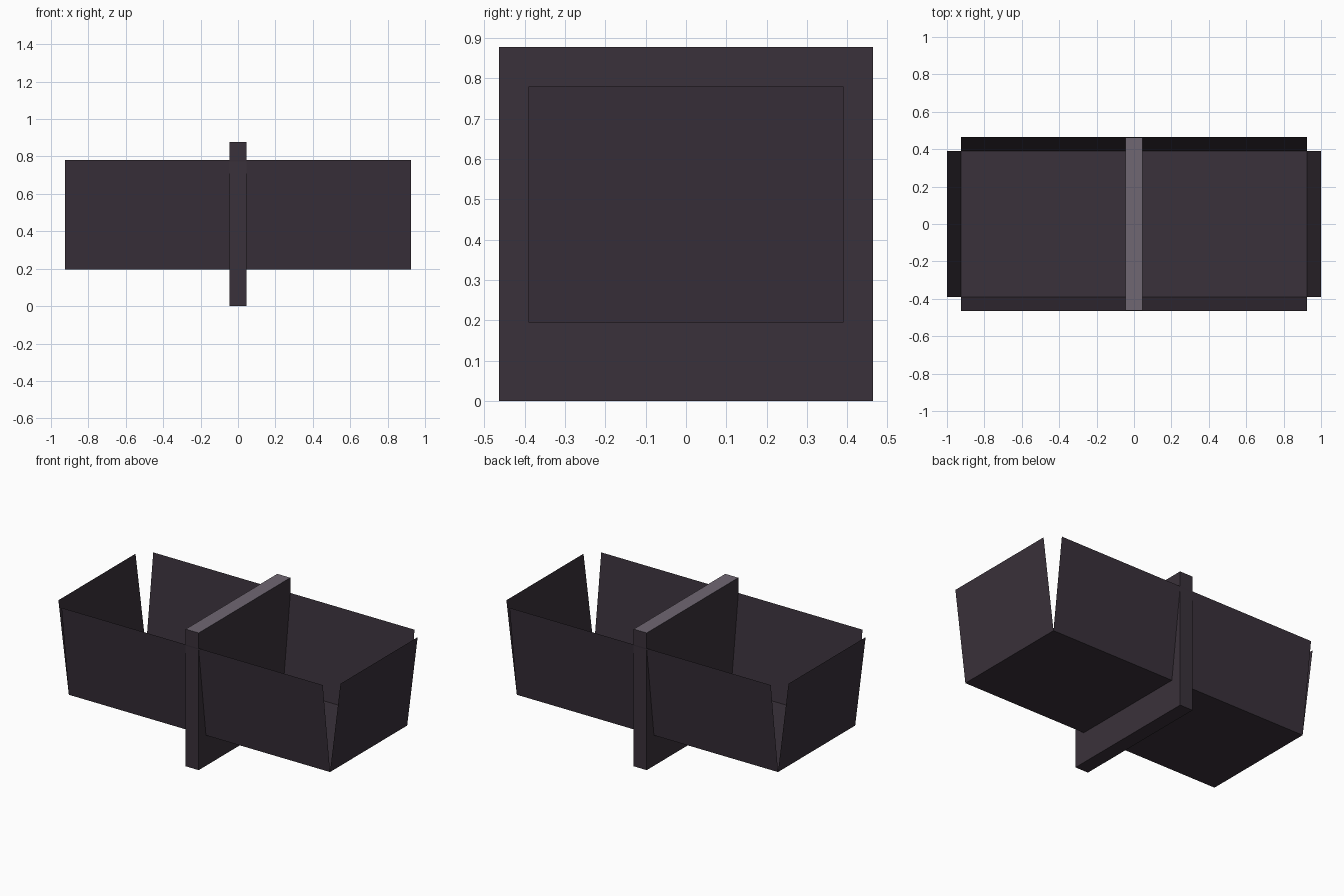
import bpy, bmesh
from mathutils import Vector

if "Cube" in bpy.data.objects:
    bpy.data.objects.remove(bpy.data.objects["Cube"])


def material(name, rgb):
    m = bpy.data.materials.new(name)
    m.diffuse_color = (*rgb, 1.0)
    m.use_nodes = True
    m.node_tree.nodes["Principled BSDF"].inputs["Base Color"].default_value = m.diffuse_color
    return m


dark = material("dark plum grey", (0.042, 0.031, 0.043))
light = material("light plum grey", (0.160, 0.135, 0.168))


def finish(name, bm, mats):
    mesh = bpy.data.meshes.new(name)
    bm.to_mesh(mesh)
    bm.free()
    for m in mats:
        mesh.materials.append(m)
    obj = bpy.data.objects.new(name, mesh)
    bpy.context.collection.objects.link(obj)
    return obj


# Open tray: thin floor sheet with four separate walls folded up and outward
HX, HY, Z0, Z1, FLARE = 0.925, 0.39, 0.195, 0.78, 0.074
bm = bmesh.new()
floor = bm.faces.new([bm.verts.new((x, y, Z0)) for x, y in
                      ((-HX, -HY), (-HX, HY), (HX, HY), (HX, -HY))])
for edge in list(floor.edges):
    mid = (edge.verts[0].co + edge.verts[1].co) / 2
    out = Vector((mid.x, mid.y, 0)).normalized() * FLARE
    geom = bmesh.ops.extrude_edge_only(bm, edges=[edge])["geom"]
    top = [g for g in geom if isinstance(g, bmesh.types.BMVert)]
    bmesh.ops.translate(bm, verts=top, vec=out + Vector((0, 0, Z1 - Z0)))
bmesh.ops.recalc_face_normals(bm, faces=bm.faces)
finish("tray", bm, [dark])

# Upright slab crossing the middle, with a lighter top edge
bm = bmesh.new()
bmesh.ops.create_cube(bm, size=1)
bmesh.ops.scale(bm, verts=bm.verts, vec=(0.092, 0.926, 0.878))
bmesh.ops.translate(bm, verts=bm.verts, vec=(0, 0, 0.439))
bm.normal_update()
for f in bm.faces:
    f.material_index = 1 if f.normal.z > 0.5 else 0
finish("centre_slab", bm, [dark, light])
